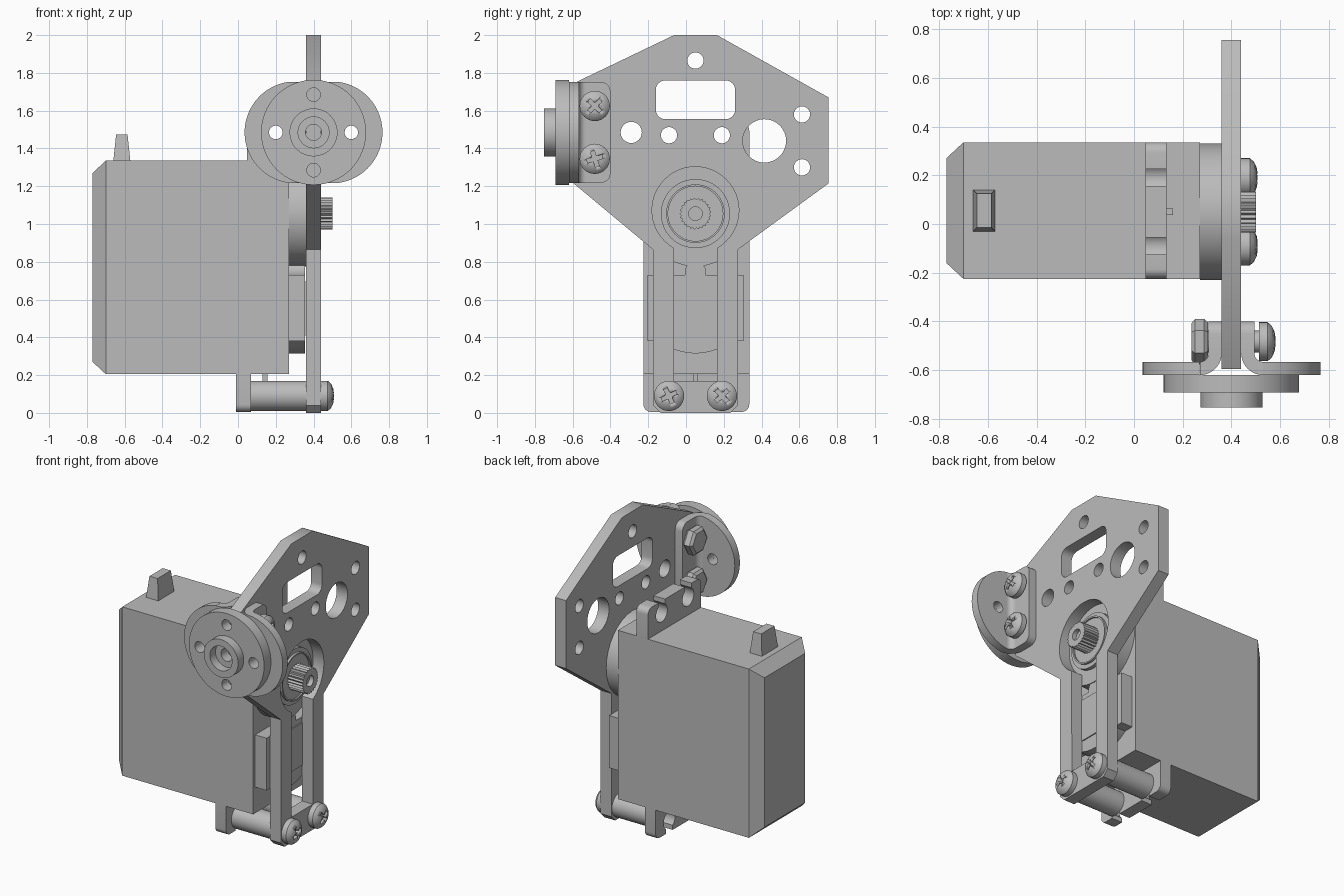
import bpy, bmesh
from math import sin, cos, pi, radians, asin, degrees
from mathutils import Vector, Matrix

cube = bpy.data.objects.get("Cube")
if cube:
    bpy.data.objects.remove(cube)

grey = bpy.data.materials.new("plain grey")
grey.use_nodes = True
grey.diffuse_color = (0.5, 0.5, 0.5, 1)
grey.node_tree.nodes["Principled BSDF"].inputs["Base Color"].default_value = (0.5, 0.5, 0.5, 1)

# Maps (u, v, depth) to world space for a part facing the given axis
AXES = {"x": lambda p: Vector((p[2], p[0], p[1])),
        "y": lambda p: Vector((p[0], p[2], p[1])),
        "z": lambda p: Vector(p)}


def finish(name, bm):
    bmesh.ops.remove_doubles(bm, verts=bm.verts, dist=0.0002)
    bmesh.ops.recalc_face_normals(bm, faces=bm.faces)
    me = bpy.data.meshes.new(name)
    bm.to_mesh(me)
    bm.free()
    me.materials.append(grey)
    ob = bpy.data.objects.new(name, me)
    bpy.context.collection.objects.link(ob)
    bpy.ops.object.select_all(action="DESELECT")
    ob.select_set(True)
    bpy.context.view_layer.objects.active = ob
    bpy.ops.object.shade_smooth_by_angle(angle=radians(30))
    return ob


def arc(u, v, r, a0=0, a1=360, n=32):
    full = abs(a1 - a0) >= 360
    m = n if full else n + 1
    return [(u + r * cos(radians(a0 + (a1 - a0) * i / n)),
             v + r * sin(radians(a0 + (a1 - a0) * i / n))) for i in range(m)]


def rounded(u0, u1, v0, v1, r):
    return (arc(u1 - r, v1 - r, r, 0, 90, 6) + arc(u0 + r, v1 - r, r, 90, 180, 6)
            + arc(u0 + r, v0 + r, r, 180, 270, 6) + arc(u1 - r, v0 + r, r, 270, 360, 6)[:-1]
            + [(u1, v0 + r)])


def plate(name, loops, axis, a, b):
    """Outline plus hole loops, filled and extruded from a to b along the axis."""
    cu = bpy.data.curves.new(name, "CURVE")
    cu.dimensions, cu.fill_mode, cu.extrude = "2D", "BOTH", abs(b - a) / 2
    for loop in loops:
        sp = cu.splines.new("POLY")
        sp.points.add(len(loop) - 1)
        for pt, (u, v) in zip(sp.points, loop):
            pt.co = (u, v, 0, 1)
        sp.use_cyclic_u = True
    tmp = bpy.data.objects.new("temporary", cu)
    bpy.context.collection.objects.link(tmp)
    dg = bpy.context.evaluated_depsgraph_get()
    me = bpy.data.meshes.new_from_object(tmp.evaluated_get(dg))
    bm = bmesh.new()
    bm.from_mesh(me)
    bpy.data.objects.remove(tmp)
    bpy.data.meshes.remove(me)
    for vert in bm.verts:
        vert.co = AXES[axis]((vert.co.x, vert.co.y, vert.co.z + (a + b) / 2))
    return finish(name, bm)


def lathe(name, profile, axis, u, v, n=32):
    """Revolves (radius, depth) points about an axis line through (u, v)."""
    bm = bmesh.new()
    vs = [bm.verts.new((r, 0, d)) for r, d in profile]
    es = [bm.edges.new(pair) for pair in zip(vs, vs[1:])]
    bmesh.ops.spin(bm, geom=vs + es, cent=(0, 0, 0), axis=(0, 0, 1), angle=2 * pi, steps=n)
    for vert in bm.verts:
        vert.co = AXES[axis]((vert.co.x + u, vert.co.y + v, vert.co.z))
    return finish(name, bm)


def rod(name, r, axis, u, v, a, b):
    return lathe(name, [(0, a), (r, a), (r, b), (0, b)], axis, u, v)


def box(name, x, y, z, end=None, inset=(0, 0)):
    """Box whose end face on the given axis direction is pulled in by inset."""
    bm = bmesh.new()
    bmesh.ops.create_cube(bm, size=1)
    lo, hi = Vector((x[0], y[0], z[0])), Vector((x[1], y[1], z[1]))
    others = [i for i in range(3) if end and i != end[0]]
    for vert in bm.verts:
        c = vert.co.copy()
        vert.co = [(lo[i] + hi[i]) / 2 + c[i] * (hi[i] - lo[i]) for i in range(3)]
        if end and c[end[0]] * end[1] > 0:
            for i, d in zip(others, inset):
                vert.co[i] -= d * (1 if c[i] > 0 else -1)
    return finish(name, bm)


def screw(name, y, z, x, tilt):
    """Domed head with a cross recess."""
    head = lathe(name, [(0, x), (.08, x), (.08, x + .035), (.066, x + .052),
                        (.04, x + .064), (0, x + .07)], "x", y, z)
    w, l = .011, .042
    cross = []
    for k in range(4):
        a = k * pi / 2 + tilt
        for p, q in ((w, -w), (l, -w), (l, w)):
            cross.append((y + p * cos(a) - q * sin(a), z + p * sin(a) + q * cos(a)))
    cutter = plate("recess_cutter", [cross], "x", x + .035, x + .1)
    cutter.hide_render = True
    mod = head.modifiers.new("recess", "BOOLEAN")
    mod.object, mod.solver = cutter, "EXACT"
    bpy.context.view_layer.objects.active = head
    bpy.ops.object.modifier_apply(modifier=mod.name)
    bpy.data.objects.remove(cutter)


MID, SHAFT_Z, HORN_X, HORN_Z = .05, 1.055, .4, 1.485
SCREW_Y = (-.09, .19)

# Motor body with a chamfered rear end and cable exit
box("motor_rear", (-.77, -.7), (-.225, .335), (.205, 1.335), (0, -1), (.065, .065))
box("motor_body", (-.7, .27), (-.225, .335), (.205, 1.335))
box("cable_exit", (-.66, -.57), (-.03, .14), (1.335, 1.475), (2, 1), (.015, .015))

# Raised gearbox cover
rod("gear_housing", .28, "x", MID, SHAFT_Z, .27, .36)
rod("small_gear_housing", .056, "x", MID, .745, .27, .355)
cover = [(.305, .38), (.305, .73), (-.205, .73), (-.205, .38)] + arc(MID, .62, .305, 232, 308, 16)
plate("gearbox_cover", [cover], "x", .27, .355)
box("cover_step", (.35, .362), (-.063, .164), (.41, .695))

# Mounting ears with open keyhole notches
def ear(name, zf, x0, x1):
    pts = [(-.225, 0), (-.225, .16)] + arc(-.185, .16, .04, 180, 90, 6)
    for y in SCREW_Y:
        gap = degrees(asin(.035 / .06))
        pts += [(y - .035, .2)] + arc(y, .12, .06, 90 + gap, 450 - gap, 20) + [(y + .035, .2)]
    pts += arc(.295, .16, .04, 90, 0, 6) + [(.335, 0)]
    plate(name, [[(y, zf(h)) for y, h in pts]], "x", x0, x1)


ear("upper_ear", lambda h: 1.335 + h, .047, .133)
ear("lower_ear", lambda h: .205 - h, -.01, .07)
box("upper_rib", (.133, .16), (.037, .063), (1.335, 1.37))
box("lower_rib", (.13, .157), (.037, .063), (.17, .205))

# Output shaft: collars, toothed spline and centre hole
lathe("shaft_collar", [(0, .36), (.183, .36), (.183, .385), (.155, .385), (.155, .4),
                       (.145, .4), (.145, .39), (0, .39)], "x", MID, SHAFT_Z, 48)
teeth = [(MID + r * cos(a), SHAFT_Z + r * sin(a)) for k in range(50)
         for r, a in [(.085 if k % 2 else .075, k * pi / 25)]]
plate("spline_shaft", [teeth, arc(MID, SHAFT_Z, .036, n=24)], "x", .38, .5)
rod("shaft_core", .04, "x", MID, SHAFT_Z, .38, .47)

# Side bracket with window, holes and a keyhole slot
outline = [(.235, 0), (.275, .04), (.275, .865), (.755, 1.215), (.755, 1.67), (.164, 2),
           (-.063, 2), (-.595, 1.745), (-.595, 1.215), (-.175, .865), (-.175, .04), (-.135, 0)]
half = degrees(asin(.1135 / .23))
slot = [(-.063, .17), (.164, .17)] + arc(MID, 1.073, .23, half - 90, 270 - half, 40)
holes = [(MID, 1.865, .043), (-.29, 1.485, .056), (-.09, 1.47, .043), (.19, 1.47, .043),
         (.415, 1.44, .115), (.614, 1.58, .043), (.614, 1.3, .043)]
plate("side_bracket", [outline, slot, rounded(-.16, .26, 1.555, 1.76, .05)]
      + [arc(*h) for h in holes], "x", .36, .44)

# Spacers and screws at the foot
for i, y in enumerate(SCREW_Y):
    rod("foot_spacer", .08, "x", y, .09, .07, .36)
    screw("foot_screw", y, .09, .44, .45 + .3 * i)

# Pair of bent angle plates holding the horn
for s, side in ((1, "left"), (-1, "right")):
    mx = lambda pts: [(HORN_X + s * (u - HORN_X), v) for u, v in pts]
    top, low = HORN_Z + .267, HORN_Z - .267
    bend = arc(.53, -.53, .09, 180, 270, 10) + arc(.53, -.53, .036, 270, 180, 10)
    plate(side + "_angle_bend", [mx(bend)], "z", low, top)
    flange = ([(-.53, low)] + arc(-.45, low + .05, .05, 270, 360, 6)
              + arc(-.45, top - .05, .05, 0, 90, 6) + [(-.53, top)])
    ends = sorted((HORN_X + s * .04, HORN_X + s * .094))
    plate(side + "_angle_flange", [flange], "x", *ends)
    lobe = arc(.495, HORN_Z, .27, -82.5, 82.5, 40)
    plate(side + "_angle_lobe", [mx(lobe), mx(arc(.6, HORN_Z, .036))], "y", -.62, -.566)

# Screws and hex nuts clamping the angle plates
for i, z in enumerate((1.345, 1.625)):
    rod("clamp_shank", .045, "x", -.483, z, .25, .53)
    screw("clamp_screw", -.483, z, .513, .3 + .5 * i)
    lathe("clamp_nut", [(0, .235), (.075, .235), (.093, .25), (.093, .288), (.08, .303),
                        (0, .303)], "x", -.483, z, 6)

# Round horn disc with hub
pin = [arc(HORN_X + .2 * cos(k * pi / 2), HORN_Z + .2 * sin(k * pi / 2), .036, n=24)
       for k in range(4)]
plate("horn_disc", [arc(HORN_X, HORN_Z, .278, n=64), arc(HORN_X, HORN_Z, .042)] + pin,
      "y", -.692, -.62)
plate("horn_hub", [arc(HORN_X, HORN_Z, .127, n=48), arc(HORN_X, HORN_Z, .082)],
      "y", -.752, -.69)
